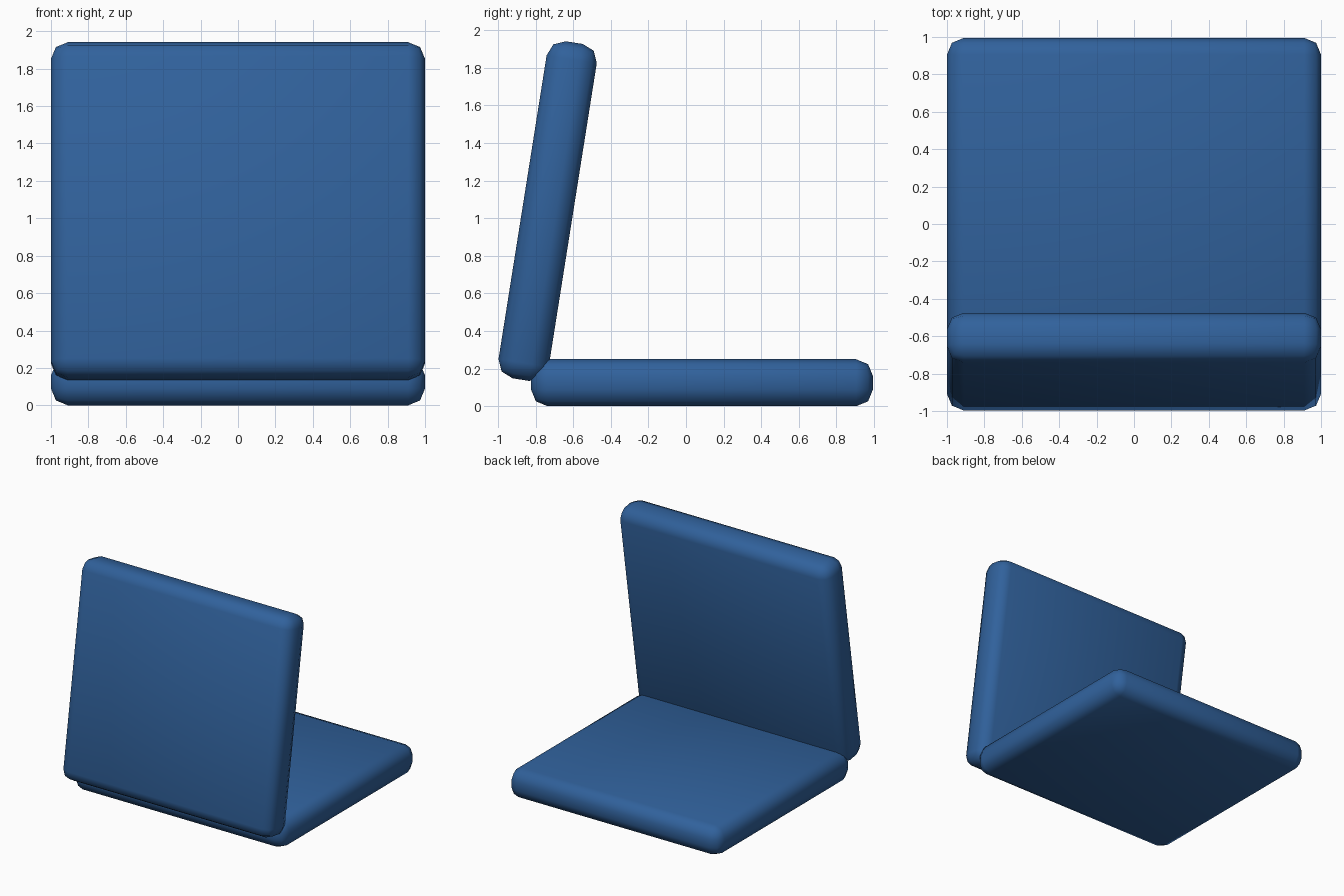
import bpy
from math import radians

if "Cube" in bpy.data.objects:
    bpy.data.objects.remove(bpy.data.objects["Cube"])

blue = bpy.data.materials.new("blue_fabric")
blue.diffuse_color = (0.03, 0.12, 0.33, 1)
blue.use_nodes = True
blue.node_tree.nodes["Principled BSDF"].inputs["Base Color"].default_value = blue.diffuse_color


def cushion(name, size, location, tilt=0):
    """Rounded slab with a two-step bevel on every edge."""
    bpy.ops.mesh.primitive_cube_add(size=1, location=location)
    ob = bpy.context.object
    ob.name = name
    ob.scale = size
    bpy.ops.object.transform_apply(location=False, rotation=False, scale=True)
    bevel = ob.modifiers.new("rounded_edges", 'BEVEL')
    bevel.width = 0.09
    bevel.segments = 2
    bpy.ops.object.modifier_apply(modifier=bevel.name)
    bpy.ops.object.shade_smooth()
    ob.rotation_euler.x = radians(tilt)
    ob.data.materials.append(blue)
    return ob


# Flat seat cushion
cushion("seat_cushion", (2, 1.82, 0.25), (0, 0.085, 0.125))
# Leaning back cushion, sunk slightly into the seat edge
cushion("back_cushion", (2, 0.27, 1.815), (0, -0.736, 1.038), -9)
